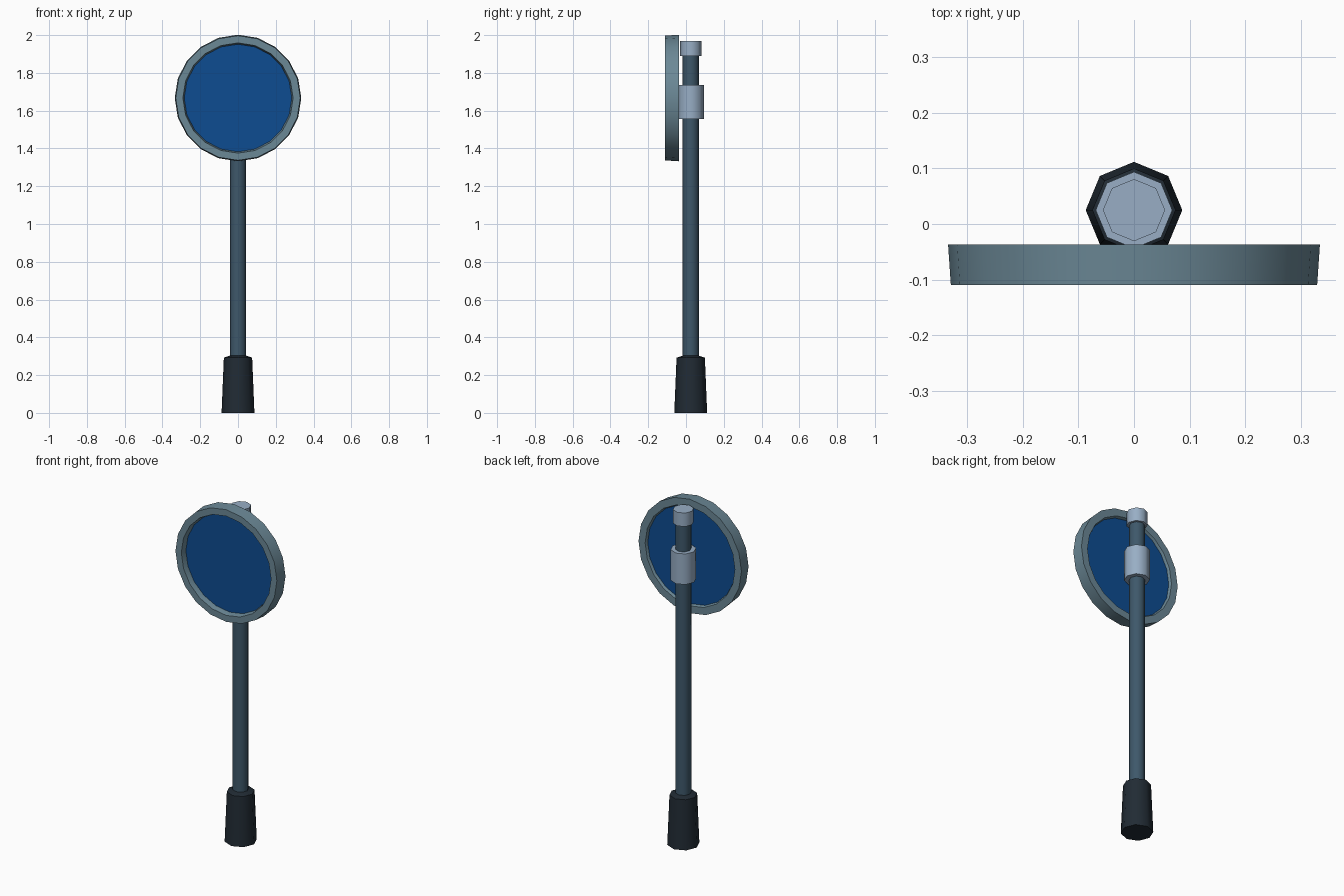
import bpy, bmesh, math
from mathutils import Matrix

if "Cube" in bpy.data.objects:
    bpy.data.objects.remove(bpy.data.objects["Cube"])

POLE_Y = 0.025          # the pole stands slightly behind the sign
SIGN_Z = 1.667


def srgb(name, r, g, b):
    lin = [((c / 255 + 0.055) / 1.055) ** 2.4 for c in (r, g, b)]
    m = bpy.data.materials.new(name)
    m.diffuse_color = (*lin, 1)
    m.use_nodes = True
    m.node_tree.nodes["Principled BSDF"].inputs["Base Color"].default_value = m.diffuse_color
    return m


base_black = srgb("base_black", 33, 43, 52)
pole_slate = srgb("pole_slate", 62, 88, 106)
fitting_grey = srgb("fitting_grey", 152, 174, 197)
rim_grey = srgb("rim_grey", 107, 136, 150)
panel_blue = srgb("panel_blue", 13, 76, 145)


def lathe(name, profile, sides, mat, matrix, closed=False):
    """Spin (radius, height) points round local z; cap the ends or close the loop."""
    bm = bmesh.new()
    rings = [[bm.verts.new((r * math.cos(2 * math.pi * i / sides),
                            r * math.sin(2 * math.pi * i / sides), h))
              for i in range(sides)] for r, h in profile]
    pairs = list(zip(rings, rings[1:]))
    if closed:
        pairs.append((rings[-1], rings[0]))
    else:
        bm.faces.new(rings[0])
        bm.faces.new(rings[-1])
    for a, b in pairs:
        for i in range(sides):
            j = (i + 1) % sides
            bm.faces.new((a[i], a[j], b[j], b[i]))
    bm.transform(matrix)
    bmesh.ops.recalc_face_normals(bm, faces=bm.faces)
    me = bpy.data.meshes.new(name)
    bm.to_mesh(me)
    bm.free()
    me.materials.append(mat)
    ob = bpy.data.objects.new(name, me)
    bpy.context.collection.objects.link(ob)
    bpy.context.view_layer.objects.active = ob
    ob.select_set(True)
    bpy.ops.object.shade_smooth_by_angle(angle=math.radians(50))
    ob.select_set(False)
    return ob


# Upright octagonal parts
upright = Matrix.Translation((0, POLE_Y, 0))
lathe("base_sleeve", [(0.087, 0), (0.075, 0.292), (0.043, 0.303)], 8, base_black, upright)
lathe("pole", [(0.043, 0.28), (0.043, 1.90)], 8, pole_slate, upright)
lathe("clamp_collar", [(0.069, 1.555), (0.069, 1.735)], 8, fitting_grey, upright)
lathe("pole_cap", [(0.056, 1.89), (0.056, 1.97)], 8, fitting_grey, upright)

# Round sign: local z points to the front (-y)
facing = Matrix.Translation((0, 0, SIGN_Z)) @ Matrix.Rotation(math.radians(90), 4, 'X')
lathe("sign_rim", [(0.335, 0.037), (0.330, 0.110), (0.292, 0.110), (0.284, 0.075),
                   (0.284, 0.055), (0.292, 0.037)], 20, rim_grey, facing, closed=True)
lathe("sign_panel", [(0.287, 0.052), (0.287, 0.078)], 20, panel_blue, facing)
